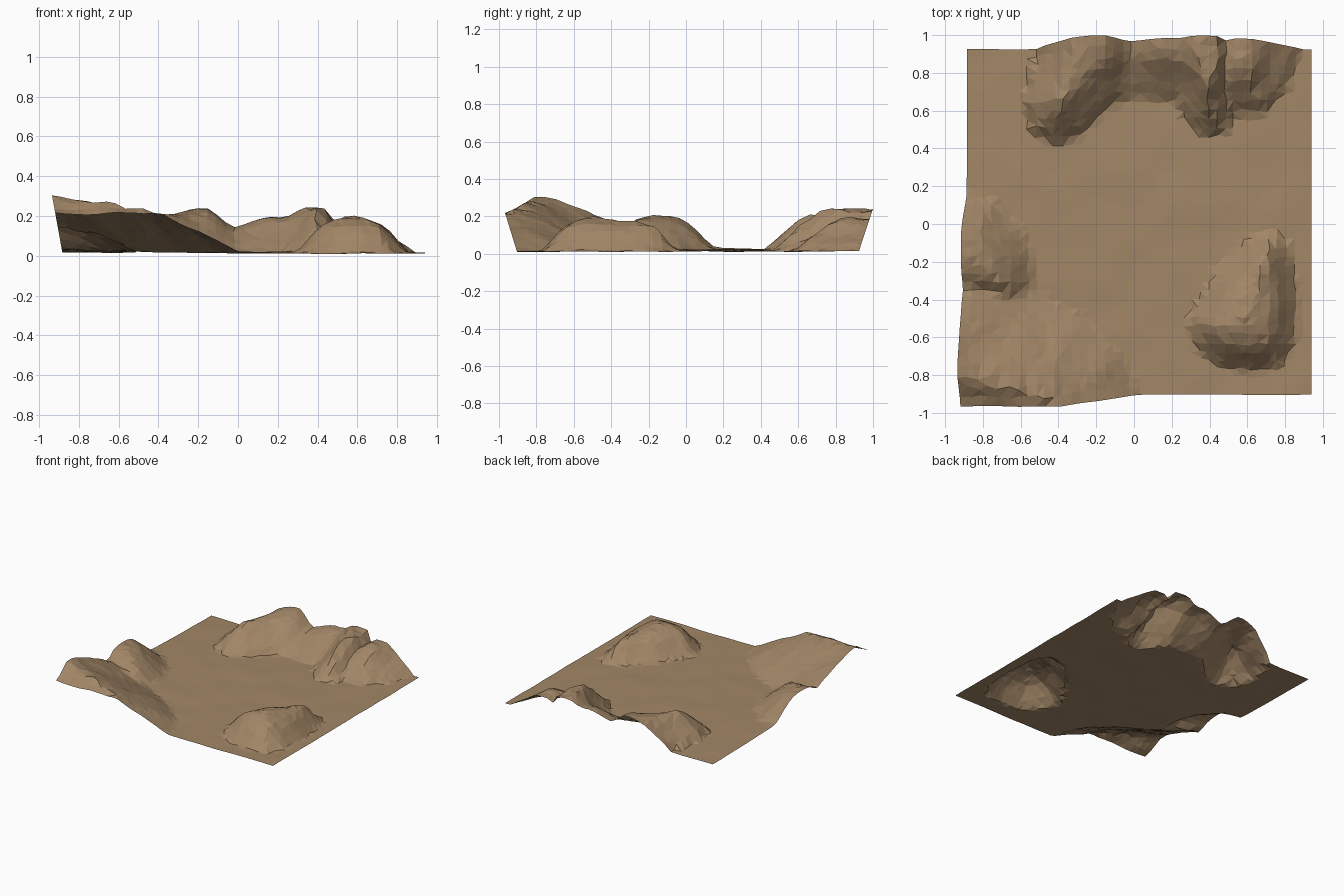
import bpy, bmesh, random
from mathutils import Vector, noise
from mathutils.geometry import intersect_point_line

if "Cube" in bpy.data.objects:
    bpy.data.objects.remove(bpy.data.objects["Cube"])

random.seed(4)
N = 40                                   # grid cells per side
X0, X1, Y0, Y1 = -0.88, 0.94, -0.90, 0.92


def lerp_table(t, pts):
    """Piecewise linear lookup."""
    if t <= pts[0][0]:
        return pts[0][1]
    for (a, u), (b, v) in zip(pts, pts[1:]):
        if t <= b:
            return u + (v - u) * (t - a) / (b - a)
    return pts[-1][1]


def inner_distance(x, y, poly):
    """Distance from a point inside the foot outline to the outline, else 0."""
    p, best, inside = Vector((x, y)), 9.0, False
    for (ax, ay), (bx, by) in zip(poly, poly[1:] + poly[:1]):
        if (ay > y) != (by > y) and x < ax + (y - ay) * (bx - ax) / (by - ay):
            inside = not inside
        a, b = Vector((ax, ay)), Vector((bx, by))
        q, t = intersect_point_line(p, a, b)
        q = Vector(q[:2]) if 0 <= t <= 1 else (a if t < 0 else b)
        best = min(best, (p - q).length)
    return best if inside else 0.0


# Foot outlines (run past the border where a hill is cut by it) and slope profiles
back_foot = [(-0.62, 1.3), (-0.52, 0.9), (-0.61, 0.65), (-0.55, 0.48), (-0.42, 0.41),
             (-0.27, 0.46), (-0.12, 0.62), (0.0, 0.66), (0.2, 0.64), (0.33, 0.47),
             (0.5, 0.47), (0.55, 0.58), (0.7, 0.57), (0.82, 0.72), (0.89, 0.9), (0.92, 1.3)]
back_slope = [(0, 0), (0.05, 0.3), (0.12, 0.55), (0.19, 0.9), (0.25, 1)]
back_crest = [(-0.4, 0.23), (-0.15, 0.23), (-0.03, 0.145), (0.13, 0.19), (0.25, 0.19),
              (0.34, 0.245), (0.44, 0.24), (0.47, 0.16), (0.53, 0.2), (0.6, 0.2), (0.7, 0.175)]
corner_foot = [(0.05, -1.3), (0.04, -0.9), (-0.03, -0.68), (-0.25, -0.47),
               (-0.5, -0.33), (-0.7, -0.1), (-1.5, 0.0), (-1.5, -1.3)]
corner_slope = [(0, 0), (0.1, 0.055), (0.38, 0.205), (0.6, 0.32)]
west_foot = [(-1.4, 0.2), (-0.85, 0.2), (-0.7, 0.16), (-0.56, 0.0), (-0.5, -0.15),
             (-0.5, -0.38), (-0.6, -0.5), (-1.4, -0.5)]
west_slope = [(0, 0), (0.08, 0.05), (0.14, 0.11), (0.22, 0.18), (0.3, 0.2)]
east_foot = [(0.26, -0.5), (0.3, -0.66), (0.45, -0.77), (0.62, -0.79), (0.78, -0.76),
             (0.86, -0.64), (0.88, -0.4), (0.84, -0.12), (0.76, -0.02), (0.6, -0.06), (0.42, -0.25)]
east_slope = [(0, 0), (0.06, 0.06), (0.13, 0.14), (0.2, 0.175), (0.27, 0.195)]


def height(x, y):
    hill = max(
        lerp_table(x, back_crest) * lerp_table(inner_distance(x, y, back_foot), back_slope),
        lerp_table(inner_distance(x, y, corner_foot), corner_slope),
        lerp_table(inner_distance(x, y, west_foot), west_slope),
        lerp_table(inner_distance(x, y, east_foot), east_slope))
    ground = 0.012 + 0.009 * (1 - x) * max(0, 1 - abs(y - 0.2))
    n = noise.noise(Vector((x * 5, y * 5, 2.0)))
    rough = 0.005 * n + 0.1 * hill * n + random.uniform(-0.02, 0.02) * hill
    return max(0.0, max(ground, hill) + rough)


# Terrain sheet: jittered grid lifted by the hills, borders leaning outwards
bm = bmesh.new()
rows = []
for j in range(N + 1):
    row = []
    for i in range(N + 1):
        x = X0 + (X1 - X0) * i / N
        y = Y0 + (Y1 - Y0) * j / N
        if 0 < i < N and 0 < j < N:
            x += random.uniform(-0.01, 0.01)
            y += random.uniform(-0.01, 0.01)
        z = height(x, y)
        lean_y = max(0.0, (abs(y) - 0.6) / 0.3) * (1 if y > 0 else -1)
        lean_x = max(0.0, (-x - 0.6) / 0.28)
        row.append(bm.verts.new((x - 0.18 * z * lean_x, y + 0.31 * z * lean_y, z)))
    rows.append(row)
for j in range(N):
    for i in range(N):
        bm.faces.new((rows[j][i], rows[j][i + 1], rows[j + 1][i + 1], rows[j + 1][i]))
bmesh.ops.triangulate(bm, faces=bm.faces[:])

mesh = bpy.data.meshes.new("terrain")
bm.to_mesh(mesh)
bm.free()
terrain = bpy.data.objects.new("terrain", mesh)
bpy.context.collection.objects.link(terrain)

# Sandy brown
sand = bpy.data.materials.new("sand")
sand.diffuse_color = (0.36, 0.24, 0.135, 1)
sand.use_nodes = True
sand.node_tree.nodes["Principled BSDF"].inputs["Base Color"].default_value = sand.diffuse_color
mesh.materials.append(sand)
